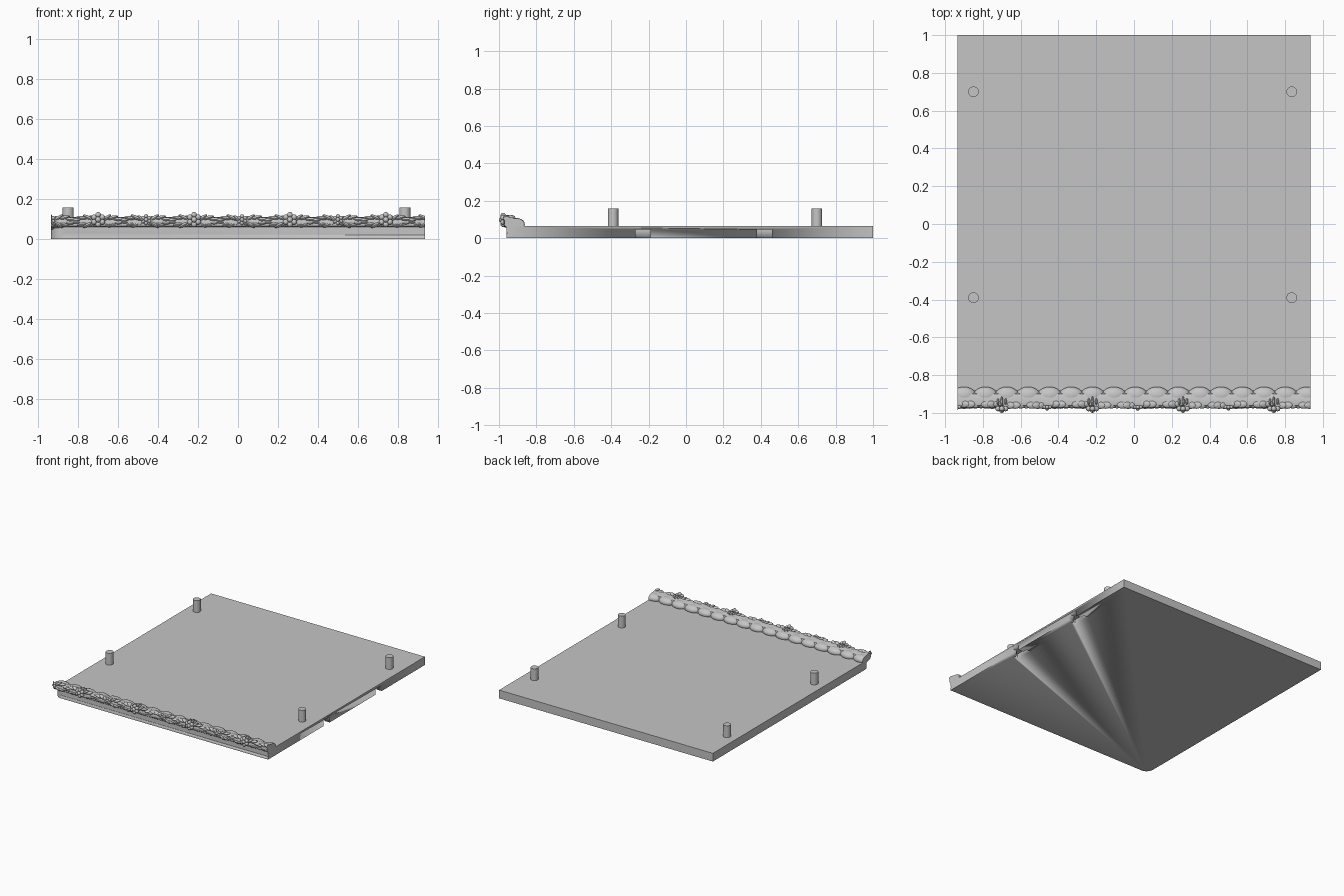
import bpy, bmesh
from math import sin, cos, pi, atan, radians
from mathutils import Matrix, Vector

cube = bpy.data.objects.get("Cube")
if cube:
    bpy.data.objects.remove(cube, do_unlink=True)

HALF_W, FRONT, BACK, TOP = 0.935, -0.96, 1.0, 0.065

gray = bpy.data.materials.new("plain_gray")
gray.use_nodes = True
gray.diffuse_color = (0.56, 0.56, 0.56, 1)
gray.node_tree.nodes["Principled BSDF"].inputs["Base Color"].default_value = gray.diffuse_color


def finish(name, bm, angle=40):
    bmesh.ops.recalc_face_normals(bm, faces=bm.faces)
    mesh = bpy.data.meshes.new(name)
    bm.to_mesh(mesh)
    bm.free()
    mesh.materials.append(gray)
    mesh.shade_smooth()
    mesh.set_sharp_from_angle(angle=radians(angle))
    obj = bpy.data.objects.new(name, mesh)
    bpy.context.collection.objects.link(obj)
    return obj


def prism(name, points, offset):
    """Extrude a flat outline along an offset."""
    bm = bmesh.new()
    face = bm.faces.new([bm.verts.new(p) for p in points])
    new = bmesh.ops.extrude_face_region(bm, geom=[face])["geom"]
    bmesh.ops.translate(bm, vec=offset, verts=[v for v in new if isinstance(v, bmesh.types.BMVert)])
    return finish(name, bm)


def ball(bm, center, radii, tilt=0, segs=16, rings=10):
    """Ellipsoid tilted about the y axis."""
    m = (Matrix.Translation(center) @ Matrix.Rotation(tilt, 4, 'Y')
         @ Matrix.Diagonal((*radii, 1)))
    bmesh.ops.create_uvsphere(bm, u_segments=segs, v_segments=rings, radius=1, matrix=m)


def trim_ends(bm):
    """Cut the ornament flush with the two sides of the plate."""
    for s in (-1, 1):
        cut = bmesh.ops.bisect_plane(bm, geom=bm.verts[:] + bm.edges[:] + bm.faces[:],
                                     plane_co=(s * HALF_W, 0, 0), plane_no=(s, 0, 0), clear_outer=True)
        edges = [e for e in cut["geom_cut"] if isinstance(e, bmesh.types.BMEdge)]
        bmesh.ops.holes_fill(bm, edges=edges)


def cut(obj, cutter):
    mod = obj.modifiers.new("cut", 'BOOLEAN')
    mod.operation, mod.solver, mod.object = 'DIFFERENCE', 'EXACT', cutter
    bpy.context.view_layer.objects.active = obj
    bpy.ops.object.modifier_apply(modifier=mod.name)
    bpy.data.objects.remove(cutter, do_unlink=True)


# Base plate with one rounded front corner
R = 0.06
corner = [(-HALF_W + R - R * cos(a), FRONT + R - R * sin(a), 0)
          for a in [i * pi / 16 for i in range(9)]]
plate = prism("base_plate", corner + [(HALF_W, FRONT, 0), (HALF_W, BACK, 0), (-HALF_W, BACK, 0)],
              (0, 0, TOP))

# T-shaped pockets in the underside, open at the left side
for y in (-0.23, 0.42):
    neck, head, x0, x1 = 0.04, 0.075, HALF_W - 0.045, HALF_W - 0.085
    t = [(1.0, -neck), (x0, -neck), (x0, -head), (x1, -head),
         (x1, head), (x0, head), (x0, neck), (1.0, neck)]
    cut(plate, prism("pocket_cutter", [(x, y + dy, -0.05) for x, dy in t], (0, 0, 0.096)))

# Shallow moulding groove on the front edge
groove = [(FRONT - 0.02, 0.022), (FRONT + 0.004, 0.022), (FRONT + 0.004, 0.03), (FRONT - 0.02, 0.036)]
cut(plate, prism("groove_cutter", [(-HALF_W + R, y, z) for y, z in groove], (2, 0, 0)))

# Four upright pegs
for x, side in ((-0.85, "right"), (0.835, "left")):
    for y, end in ((-0.39, "front"), (0.70, "back")):
        bm = bmesh.new()
        bmesh.ops.create_cone(bm, cap_ends=True, segments=32, radius1=0.028, radius2=0.028, depth=0.108,
                              matrix=Matrix.Translation((x, y, 0.104)))
        finish(f"peg_{end}_{side}", bm)

# Ornament core along the front edge
core = [(-0.955, 0.056), (-0.968, 0.066), (-0.972, 0.09), (-0.962, 0.108),
        (-0.935, 0.112), (-0.90, 0.10), (-0.88, 0.06)]
prism("ornament_core", [(-HALF_W, y, z) for y, z in core], (2 * HALF_W, 0, 0))

# Row of rounded pads behind the ornament
bm = bmesh.new()
for k in range(-1, 16):
    ball(bm, (-0.787 + 0.1135 * k, -0.908, 0.075), (0.064, 0.046, 0.033), segs=24, rings=14)
trim_ends(bm)
finish("ornament_pads", bm)

# Two interwoven strands of slanted leaves
bm = bmesh.new()
for i in range(63):
    x = -0.93 + 0.03 * i
    for s in (-1, 1):
        phase = 2 * pi * (x + 0.22) / 0.24
        slope = s * 0.016 * cos(phase) * 2 * pi / 0.24
        ball(bm, (x, -0.957 - 0.004 * s * cos(phase / 2), 0.09 + s * 0.018 * sin(phase)),
             (0.03, 0.019, 0.010), -atan(slope) - 0.35 * s, 12, 8)
trim_ends(bm)
finish("ornament_leaves", bm)

# Large and small blossoms, each with a ring of petals and a leaf on top
bm = bmesh.new()
for i in range(8):
    x = -0.94 + 0.24 * i
    large = i % 2 == 1
    r = 0.014 if large else 0.010
    y = -0.978 if large else -0.97
    for j in range(6):
        a = j * pi / 3 + pi / 6
        ball(bm, (x + 1.7 * r * cos(a), y, 0.098 + 1.7 * r * sin(a)), (r, r, r), 0, 12, 8)
    ball(bm, (x, y - 0.008, 0.098), (r, r, r), 0, 12, 8)
    if large:
        for dx in (-0.02, 0, 0.02):
            ball(bm, (x + dx, -0.94, 0.112), (0.007, 0.028 - abs(dx) * 0.5, 0.012), 0, 12, 8)
trim_ends(bm)
finish("ornament_blossoms", bm)
